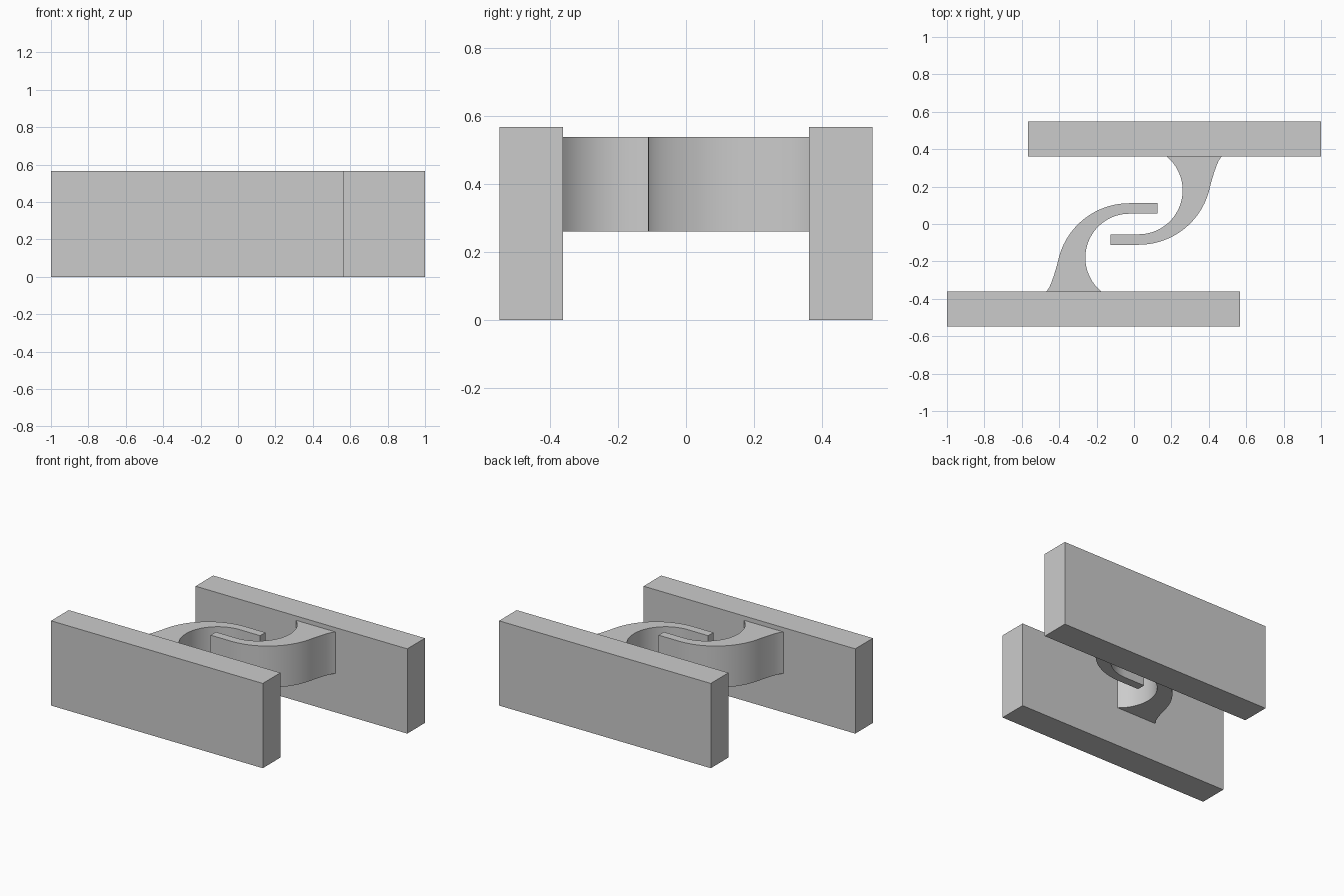
import bpy, bmesh, math
from mathutils import Matrix

if "Cube" in bpy.data.objects:
    bpy.data.objects.remove(bpy.data.objects["Cube"])

grey = bpy.data.materials.new("plain grey")
grey.diffuse_color = (0.6, 0.6, 0.6, 1)
grey.use_nodes = True
grey.node_tree.nodes["Principled BSDF"].inputs["Base Color"].default_value = grey.diffuse_color


def arc(cx, cy, r, a0, a1, n):
    """Points on a circle from angle a0 to a1 (degrees)."""
    angles = [math.radians(a0 + (a1 - a0) * i / n) for i in range(n + 1)]
    return [(cx + r * math.cos(a), cy + r * math.sin(a)) for a in angles]


def extrude(name, outline, z0, z1, turn=0, smooth=False):
    """Upright prism from a plan outline, optionally turned about the z axis."""
    bm = bmesh.new()
    face = bm.faces.new([bm.verts.new((x, y, z0)) for x, y in outline])
    top = bmesh.ops.extrude_face_region(bm, geom=[face])["geom"]
    verts = [g for g in top if isinstance(g, bmesh.types.BMVert)]
    bmesh.ops.translate(bm, verts=verts, vec=(0, 0, z1 - z0))
    bmesh.ops.recalc_face_normals(bm, faces=bm.faces)
    bm.transform(Matrix.Rotation(turn, 4, 'Z'))
    mesh = bpy.data.meshes.new(name)
    bm.to_mesh(mesh)
    bm.free()
    mesh.materials.append(grey)
    obj = bpy.data.objects.new(name, mesh)
    bpy.context.collection.objects.link(obj)
    if smooth:
        bpy.ops.object.select_all(action='DESELECT')
        obj.select_set(True)
        bpy.context.view_layer.objects.active = obj
        bpy.ops.object.shade_smooth_by_angle(angle=math.radians(30))


# Panel plan
panel = [(-1, -0.548), (0.567, -0.548), (0.567, -0.361), (-1, -0.361)]

# Hook plan: flared foot, curved neck and straight finger
inner = arc(-0.025, -0.18, 0.235, 230.4, 90, 32)
finger = [(0.125, 0.055), (0.125, 0.111)]
outer = arc(-0.025, -0.279, 0.39, 90, 168, 28)
flare = [(-0.416, -0.235), (-0.427, -0.271), (-0.440, -0.309),
         (-0.453, -0.339), (-0.468, -0.361)]
hook = inner + finger + outer + flare

# Front half, and the same half turned around for the back
for side, turn in (("front", 0), ("back", math.pi)):
    extrude(side + "_panel", panel, 0, 0.567, turn)
    extrude(side + "_hook", hook, 0.26, 0.538, turn, smooth=True)
